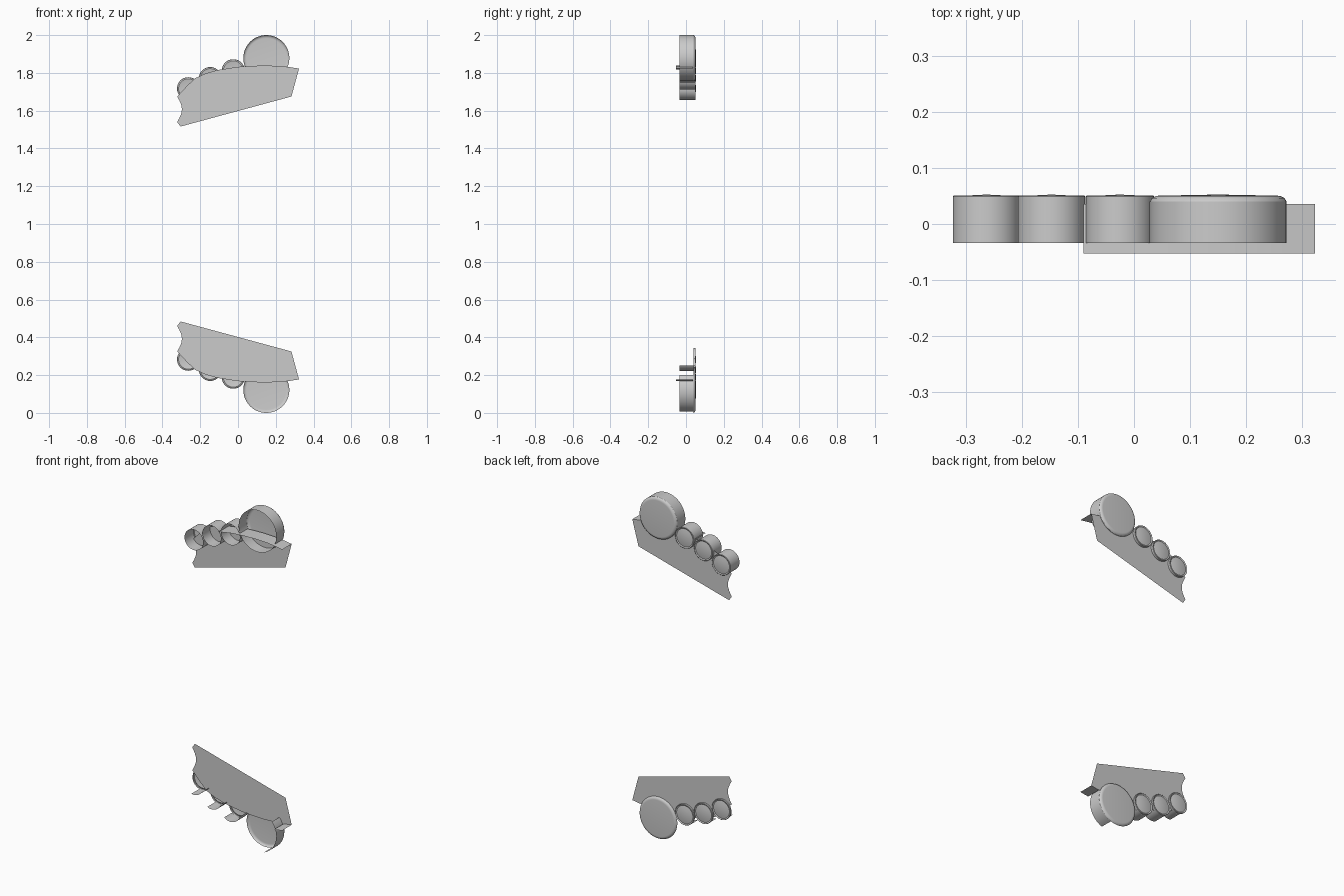
import bpy, bmesh
from math import sin, cos, pi, radians

if "Cube" in bpy.data.objects:
    bpy.data.objects.remove(bpy.data.objects["Cube"])

PLATE_Y = 0.036
FRONT_Y = -0.034

# Curved outer edge of the upper plate, left to right (x, z)
EDGE = [(-0.322, 1.675), (-0.275, 1.726), (-0.23, 1.77), (-0.18, 1.794), (-0.124, 1.811),
        (-0.09, 1.818), (0.0, 1.832), (0.07, 1.837), (0.145, 1.839), (0.23, 1.836),
        (0.27, 1.831), (0.323, 1.823)]
# Lamps: name, x, z, radius, arc of shroud kept on the lower unit (degrees)
LAMPS = [("small_lamp_a", -0.263, 1.717, 0.060, -105, -33),
         ("small_lamp_b", -0.147, 1.771, 0.060, -118, -28),
         ("small_lamp_c", -0.025, 1.811, 0.061, -132, -15),
         ("large_lamp", 0.150, 1.878, 0.122, -70, 40)]


def finish(name, bm, smooth=False):
    bmesh.ops.remove_doubles(bm, verts=bm.verts, dist=1e-5)
    bmesh.ops.recalc_face_normals(bm, faces=bm.faces)
    mesh = bpy.data.meshes.new(name)
    bm.to_mesh(mesh)
    bm.free()
    ob = bpy.data.objects.new(name, mesh)
    bpy.context.collection.objects.link(ob)
    if smooth:
        bpy.ops.object.select_all(action='DESELECT')
        ob.select_set(True)
        bpy.context.view_layer.objects.active = ob
        bpy.ops.object.shade_smooth_by_angle(angle=radians(30))
    return ob


def lathe(name, cx, cz, profile, a0=0.0, a1=360.0, steps=48):
    """Sweep an (r, y) profile around a y axis through (cx, cz)."""
    bm = bmesh.new()
    rows = []
    for i in range(steps + 1):
        a = radians(a0 + (a1 - a0) * i / steps)
        rows.append([bm.verts.new((cx + r * cos(a), y, cz + r * sin(a))) for r, y in profile])
    for p, q in zip(rows, rows[1:]):
        for j in range(len(profile) - 1):
            bm.faces.new((p[j], q[j], q[j + 1], p[j + 1]))
    return finish(name, bm, True)


def ribbon(name, pts, y0, y1):
    bm = bmesh.new()
    cols = [(bm.verts.new((x, y0, z)), bm.verts.new((x, y1, z))) for x, z in pts]
    for p, q in zip(cols, cols[1:]):
        bm.faces.new((p[0], q[0], q[1], p[1]))
    return finish(name, bm, True)


for unit, side in (("upper", 1), ("lower", -1)):
    def fz(z):
        return 1 + side * (z - 1)

    # Backing plate with a concave notch at its left end
    notch = [(-0.322 + 0.025 * sin(pi * t / 8), 1.54 + 0.135 * t / 8) for t in range(8)]
    outline = EDGE + [(0.283, 1.675), (-0.304, 1.516)] + notch
    bm = bmesh.new()
    bm.faces.new([bm.verts.new((x, PLATE_Y, fz(z))) for x, z in outline])
    finish(unit + "_plate", bm)

    # Flange along the curved edge, short on the lower unit
    start = -0.09 if side > 0 else 0.27
    ribbon(unit + "_flange", [(x, fz(z)) for x, z in EDGE if x >= start], -0.0525, PLATE_Y)

    for name, x, z, r, a0, a1 in LAMPS:
        # Closed back cap with a rim and slightly domed centre
        if r > 0.1:
            cap = [(r, 0.040), (r * 0.97, 0.046), (r * 0.91, 0.050), (r * 0.86, 0.0505), (0, 0.0525)]
        else:
            cap = [(r, 0.040), (r, 0.049), (r * 0.97, 0.0505), (r * 0.86, 0.047),
                   (r * 0.5, 0.051), (0, 0.0525)]
        lathe(f"{unit}_{name}_cap", x, fz(z), cap)
        # Open shroud: full tube above, partial arc below
        shroud = [(r, FRONT_Y), (r, 0.040)]
        if side > 0:
            lathe(f"{unit}_{name}_shroud", x, fz(z), shroud)
        else:
            lathe(f"{unit}_{name}_shroud", x, fz(z), shroud, a0, a1, 20)
